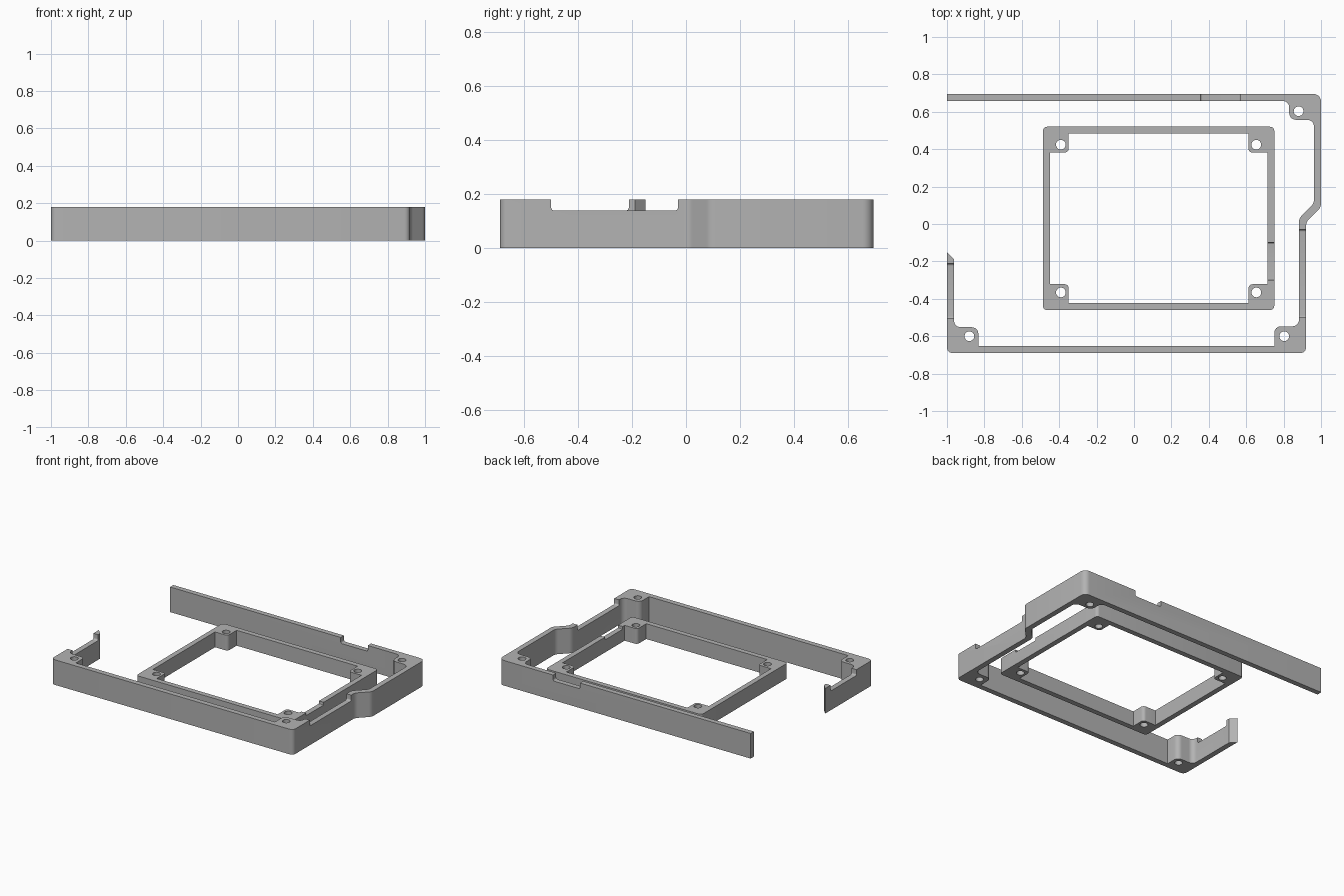
import bpy, bmesh, math
from mathutils import Vector, Matrix

if "Cube" in bpy.data.objects:
    bpy.data.objects.remove(bpy.data.objects["Cube"])

grey = bpy.data.materials.new("plain grey")
grey.diffuse_color = (0.45, 0.45, 0.45, 1)
grey.use_nodes = True
grey.node_tree.nodes["Principled BSDF"].inputs["Base Color"].default_value = grey.diffuse_color


def rounded(points, steps=6):
    """Closed outline from (x, y, corner radius) entries."""
    out = []
    n = len(points)
    for i, (x, y, r) in enumerate(points):
        p = Vector((x, y))
        if r == 0:
            out.append(p)
            continue
        a = (Vector(points[i - 1][:2]) - p).normalized()
        b = (Vector(points[(i + 1) % n][:2]) - p).normalized()
        half = a.angle(b) / 2
        centre = p + (a + b).normalized() * (r / math.sin(half))
        start = p + a * (r / math.tan(half)) - centre
        end = p + b * (r / math.tan(half)) - centre
        sweep = math.atan2(start.x * end.y - start.y * end.x, start.dot(end))
        for k in range(steps + 1):
            out.append(centre + Matrix.Rotation(sweep * k / steps, 2) @ start)
    return out


def circle(x, y, r=0.026, n=24):
    return [Vector((x + r * math.cos(k * math.tau / n),
                    y + r * math.sin(k * math.tau / n))) for k in range(n)]


def prism(name, loops, depth, matrix=None):
    """Extrude an outline with holes along its local z."""
    bm = bmesh.new()
    for loop in loops:
        vs = [bm.verts.new((p.x, p.y, 0)) for p in loop]
        for i, v in enumerate(vs):
            bm.edges.new((vs[i - 1], v))
    bmesh.ops.triangle_fill(bm, use_beauty=True, edges=bm.edges[:])
    ext = bmesh.ops.extrude_face_region(bm, geom=bm.faces[:], use_keep_orig=True)
    top = [g for g in ext["geom"] if isinstance(g, bmesh.types.BMVert)]
    bmesh.ops.translate(bm, verts=top, vec=(0, 0, depth))
    bmesh.ops.recalc_face_normals(bm, faces=bm.faces[:])
    if matrix:
        bm.transform(matrix)
    me = bpy.data.meshes.new(name)
    bm.to_mesh(me)
    bm.free()
    me.materials.append(grey)
    ob = bpy.data.objects.new(name, me)
    bpy.context.collection.objects.link(ob)
    return ob


def notch(target, a, b, floor, across, axis, r=0.012):
    """Cut a round-cornered slot into the top of a wall running along axis."""
    shape = rounded([(a, floor, r), (b, floor, r), (b, 0.3, 0), (a, 0.3, 0)])
    if axis == "y":
        m = Matrix(((0, 0, 1, across - 0.04), (1, 0, 0, 0), (0, 1, 0, 0), (0, 0, 0, 1)))
    else:
        m = Matrix(((1, 0, 0, 0), (0, 0, -1, across + 0.04), (0, 1, 0, 0), (0, 0, 0, 1)))
    cutter = prism("notch_cutter", [shape], 0.08, m)
    cutter.hide_render = True
    mod = target.modifiers.new("notch", "BOOLEAN")
    mod.operation = "DIFFERENCE"
    mod.solver = "EXACT"
    mod.object = cutter
    bpy.context.view_layer.objects.active = target
    bpy.ops.object.modifier_apply(modifier=mod.name)
    bpy.data.objects.remove(cutter)


def finish(ob):
    bpy.ops.object.select_all(action="DESELECT")
    ob.select_set(True)
    bpy.context.view_layer.objects.active = ob
    bpy.ops.object.shade_smooth_by_angle(angle=math.radians(30))


# Outer wall: open at the left, stepped at the right, with three screw bosses
outer = rounded([
    (-1, -0.15, 0), (-1, -0.69, 0.03), (0.92, -0.69, 0.03),
    (0.92, 0.01, 0.05), (1, 0.09, 0.05), (1, 0.695, 0.04),
    (-1, 0.695, 0), (-1, 0.658, 0),
    (0.83, 0.658, 0.035), (0.83, 0.557, 0.035), (0.962, 0.557, 0.035),
    (0.962, 0.11, 0.05), (0.882, 0.03, 0.05),
    (0.882, -0.547, 0.035), (0.75, -0.547, 0.035), (0.75, -0.652, 0),
    (-0.832, -0.652, 0), (-0.832, -0.552, 0.035), (-0.962, -0.552, 0.035),
    (-0.962, -0.19, 0)])
wall = prism("outer_wall", [outer, circle(-0.88, -0.6), circle(0.803, -0.6),
                            circle(0.88, 0.603)], 0.18)
notch(wall, -0.5, -0.03, 0.138, 0.9, "y")
notch(wall, -0.505, -0.212, 0.138, -0.98, "y")
notch(wall, 0.355, 0.57, 0.138, 0.675, "x")
finish(wall)

# Inner frame: rectangular ring with a square boss in each corner
x0, x1, y0, y1 = -0.487, 0.75, -0.46, 0.52
t, b, r = 0.037, 0.138, 0.022
ring = rounded([(x0, y0, r), (x1, y0, r), (x1, y1, r), (x0, y1, r)])
opening = []
for cx, cy, sx, sy in ((x0, y0, 1, 1), (x1, y0, -1, 1), (x1, y1, -1, -1), (x0, y1, 1, -1)):
    corner = [(cx + sx * t, cy + sy * b, 0), (cx + sx * b, cy + sy * b, r),
              (cx + sx * b, cy + sy * t, 0)]
    opening += corner if sx * sy > 0 else corner[::-1]
holes = [circle(x, y) for x in (x0 + 0.096, x1 - 0.096) for y in (y0 + 0.094, y1 - 0.096)]
frame = prism("inner_frame", [ring, rounded(opening)] + holes, 0.11)
notch(frame, -0.3, -0.1, 0.09, x1 - 0.02, "y", 0.005)
finish(frame)
